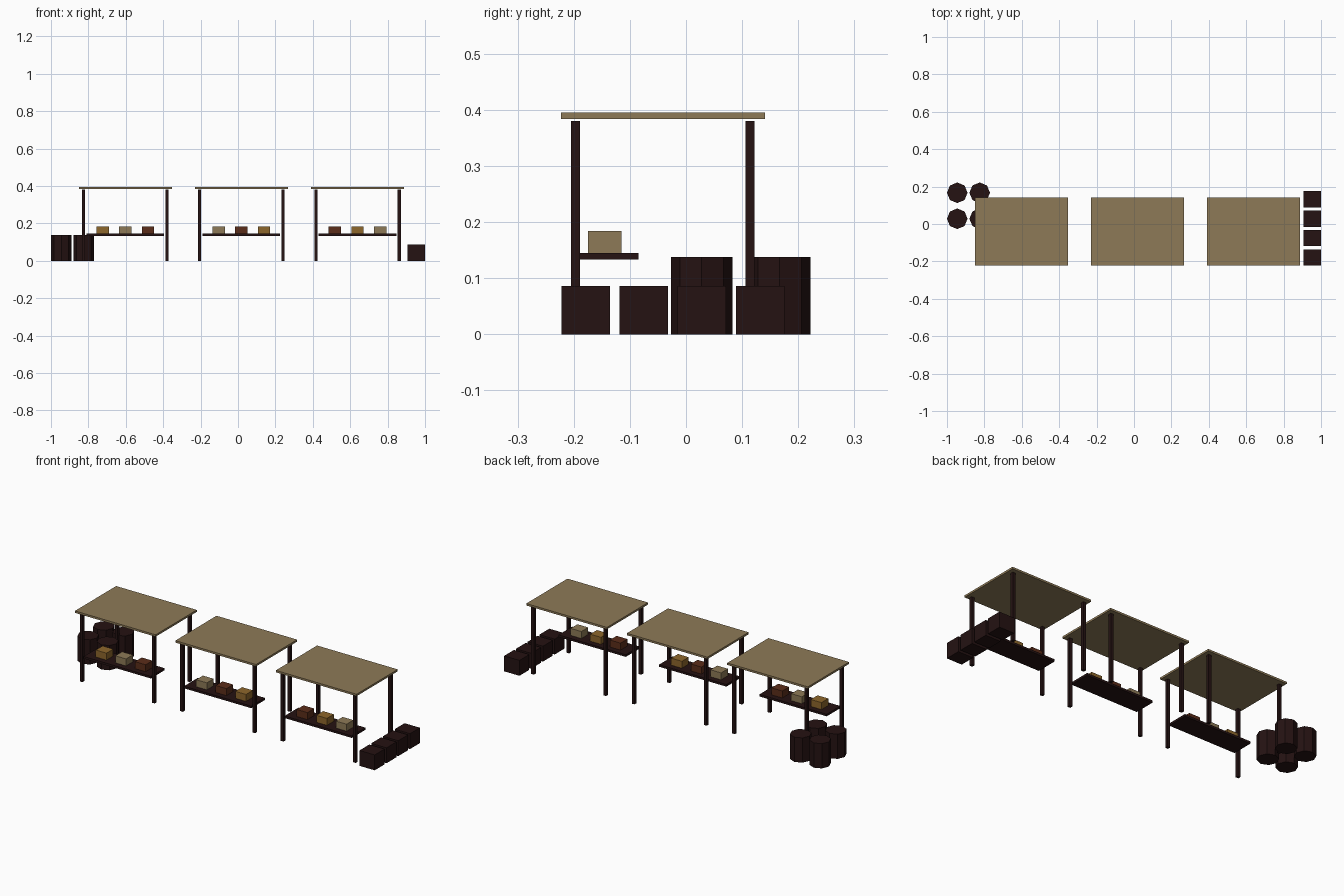
import bpy, math

if "Cube" in bpy.data.objects:
    bpy.data.objects.remove(bpy.data.objects["Cube"])


def material(name, rgb):
    m = bpy.data.materials.new(name)
    m.diffuse_color = (*rgb, 1.0)
    m.use_nodes = True
    m.node_tree.nodes["Principled BSDF"].inputs["Base Color"].default_value = m.diffuse_color
    return m


WOOD = material("dark_wood", (0.018, 0.006, 0.006))
TAN = material("tan_cloth", (0.270, 0.195, 0.095))
AMBER = material("amber_goods", (0.270, 0.135, 0.025))
RUST = material("rust_goods", (0.105, 0.026, 0.010))


def box(name, center, size, mat):
    bpy.ops.mesh.primitive_cube_add(size=1, location=center)
    o = bpy.context.object
    o.name = name
    o.scale = size
    bpy.ops.object.transform_apply(location=False, rotation=False, scale=True)
    o.data.materials.append(mat)
    return o


def barrel(name, x, y, radius, height):
    bpy.ops.mesh.primitive_cylinder_add(vertices=8, radius=radius, depth=height,
                                        location=(x, y, height / 2))
    o = bpy.context.object
    o.name = name
    o.data.materials.append(WOOD)


def stall(n, cx, goods):
    # flat awning
    box(f"stall_{n}_awning", (cx, -0.041, 0.3895), (0.498, 0.363, 0.011), TAN)
    # four posts
    for side, sx in (("left", -1), ("right", 1)):
        for depth, y in (("front", -0.197), ("back", 0.114)):
            box(f"stall_{n}_{depth}_{side}_post", (cx + sx * 0.223, y, 0.19),
                (0.0166, 0.0166, 0.38), WOOD)
    # counter and the goods on it
    box(f"stall_{n}_counter", (cx, -0.145, 0.139), (0.415, 0.12, 0.012), WOOD)
    for i, mat in enumerate(goods):
        box(f"stall_{n}_goods_{i + 1}", (cx + (i - 1) * 0.121, -0.145, 0.1645),
            (0.066, 0.06, 0.039), mat)


stall(1, -0.602, (AMBER, TAN, RUST))
stall(2, 0.018, (TAN, RUST, AMBER))
stall(3, 0.639, (RUST, AMBER, TAN))

# barrels at the left end
for i, x in enumerate((-0.945, -0.825)):
    for j, y in enumerate((0.028, 0.167)):
        barrel(f"barrel_{i * 2 + j + 1}", x, y, 0.055, 0.138)

# row of crates at the right end
for i in range(4):
    box(f"crate_{i + 1}", (0.953, -0.179 + i * 0.1037, 0.043),
        (0.094, 0.0866, 0.086), WOOD)
